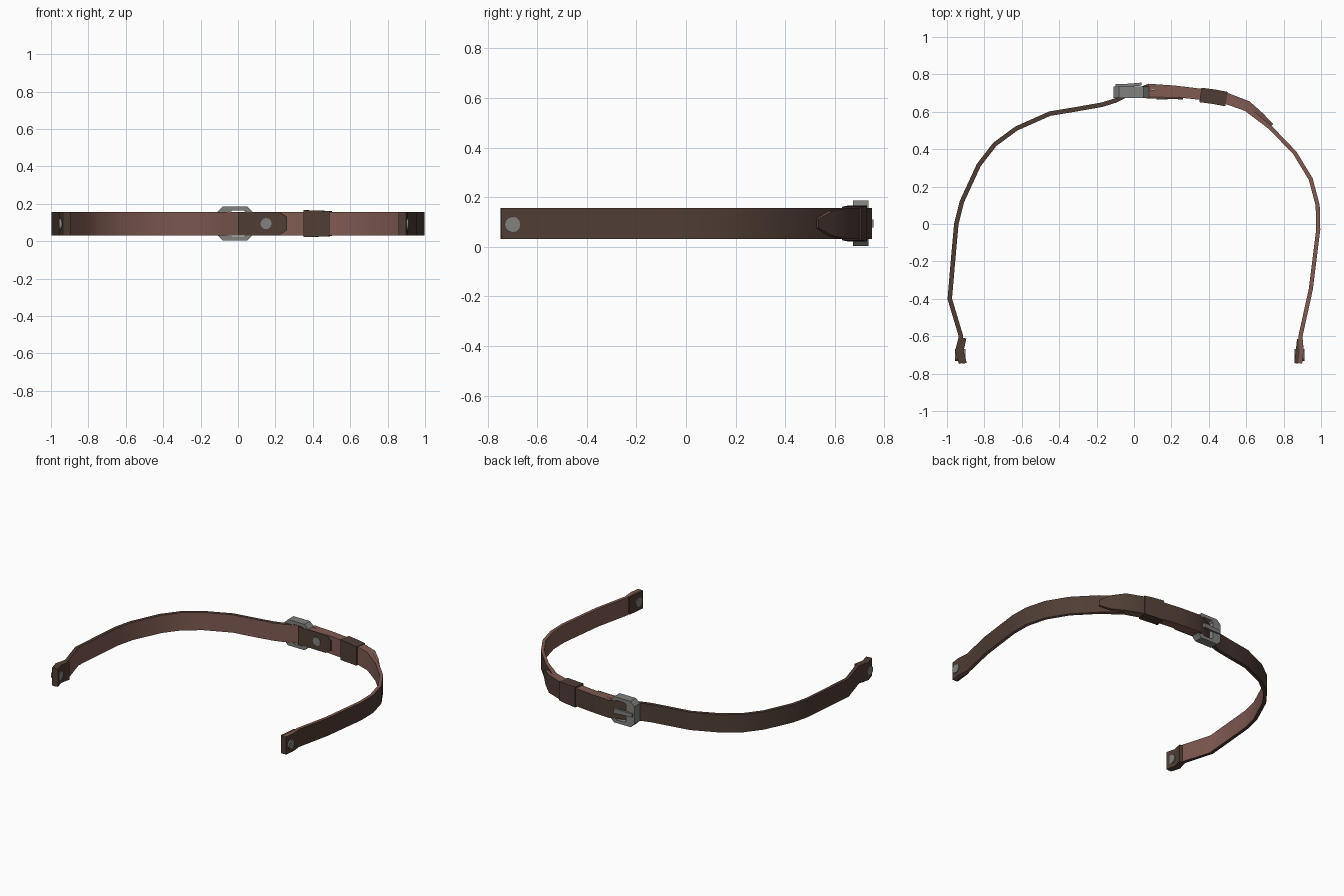
import bpy, bmesh, math
from mathutils import Vector

if "Cube" in bpy.data.objects:
    bpy.data.objects.remove(bpy.data.objects["Cube"])


def material(name, rgb):
    m = bpy.data.materials.new(name)
    m.diffuse_color = (*rgb, 1)
    m.use_nodes = True
    m.node_tree.nodes["Principled BSDF"].inputs["Base Color"].default_value = m.diffuse_color
    return m


DARK = material("dark leather", (0.078, 0.047, 0.035))
PINK = material("reddish leather", (0.215, 0.105, 0.085))
GREY = material("dull metal", (0.22, 0.22, 0.21))
MID = 0.094     # strap centre height
HALF = 0.063    # strap half width


def finish(bm, name, mats):
    bmesh.ops.recalc_face_normals(bm, faces=bm.faces)
    me = bpy.data.meshes.new(name)
    bm.to_mesh(me)
    bm.free()
    for m in mats:
        me.materials.append(m)
    ob = bpy.data.objects.new(name, me)
    bpy.context.collection.objects.link(ob)
    bpy.context.view_layer.objects.active = ob
    ob.select_set(True)
    bpy.ops.object.shade_smooth_by_angle(angle=math.radians(40))
    ob.select_set(False)
    return ob


def ribbon(name, path, thick, inner, outer, edge, heights=None, edge_from=-9):
    """Upright strap along a clockwise plan path; slot 0 outer, 1 inner.
    Edges use the edge colour where x > edge_from, otherwise the outer colour."""
    pts = [Vector((x, y, 0)) for x, y in path]
    bm = bmesh.new()
    rings = []
    for i, p in enumerate(pts):
        d = (pts[min(i + 1, len(pts) - 1)] - pts[max(i - 1, 0)]).normalized()
        n = Vector((-d.y, d.x, 0))
        t = (thick[i] if isinstance(thick, list) else thick) / 2
        h = heights[i] if heights else HALF
        ring = []
        for s, k in ((1, -1), (1, 1), (-1, 1), (-1, -1)):
            ring.append(bm.verts.new(p + n * s * t + Vector((0, 0, MID + k * h))))
        rings.append(ring)
    for a, b in zip(rings, rings[1:]):
        for j in range(4):
            f = bm.faces.new((a[j], a[(j + 1) % 4], b[(j + 1) % 4], b[j]))
            at_x = f.calc_center_median().x
            f.material_index = (0, 2 if at_x > edge_from else 0, 1,
                                2 if at_x > edge_from else 0)[j]
    bm.faces.new(rings[0])
    bm.faces.new(rings[-1])
    return finish(bm, name, [outer, inner, edge])


# long left strap: passes through the buckle and overlaps the right one outside
left = [(-.925, -.745), (-.945, -.68), (-.925, -.6), (-.985, -.4), (-.968, -.2),
        (-.95, 0), (-.92, .12), (-.83, .315), (-.745, .425), (-.63, .51),
        (-.45, .59), (-.3, .615), (-.17, .638), (-.1, .66), (-.02, .70), (.08, .735),
        (.22, .725), (.4, .703), (.5, .685), (.61, .643), (.68, .58), (.74, .53)]
ribbon("long_strap", left, [.024] * 15 + [.03] * 6 + [.012], PINK, DARK, PINK,
       [HALF] * 20 + [.05, .018], edge_from=0.05)

# right strap, running from the buckle fold round to the right tip
right = [(0, .697), (.08, .70), (.22, .697), (.4, .677), (.5, .657), (.6, .618),
         (.73, .515), (.86, .38), (.945, .24), (.982, .1), (.985, -.03),
         (.945, -.35), (.89, -.6), (.897, -.68), (.888, -.745)]
ribbon("short_strap", right, [.03] + [.036] * 4 + [.03] + [.022] * 9, PINK, DARK, PINK)

# folded tab inside the buckle end, with clipped corners
ribbon("folded_tab", [(0, .68), (.1, .679), (.22, .675), (.262, .672)], .014,
       DARK, DARK, DARK, [HALF, HALF, HALF, .035])

# keeper loop around both layers
ribbon("keeper_loop", [(.355, .69), (.43, .68), (.495, .668)], .078,
       DARK, DARK, DARK, [.072, .07, .067])

# folded ends on the inside of the two tips
ribbon("left_end_fold", [(-.905, -.745), (-.922, -.68), (-.907, -.61)], .022,
       DARK, DARK, DARK)
ribbon("right_end_fold", [(.883, -.615), (.875, -.68), (.868, -.745)], .022,
       DARK, DARK, DARK)


# buckle frame: eight-sided outline with an opening for the strap
def octagon(x0, x1, z0, z1, cx, cz):
    return [(x0, z0 + cz), (x0 + cx, z0), (x1 - cx, z0), (x1, z0 + cz),
            (x1, z1 - cz), (x1 - cx, z1), (x0 + cx, z1), (x0, z1 - cz)]


outline = octagon(-.11, .08, .003, .186, .03, .03)
opening = octagon(-.045, .045, .025, .163, .012, .012)
bm = bmesh.new()
loops = [[bm.verts.new((x, y, z)) for x, z in o]
         for o, y in ((outline, .674), (outline, .736), (opening, .736), (opening, .674))]
for a, b in zip(loops, loops[1:] + loops[:1]):
    for j in range(8):
        k = (j + 1) % 8
        bm.faces.new((a[j], a[k], b[k], b[j]))
finish(bm, "buckle_frame", [GREY])

# buckle prong across the outside
ribbon("buckle_prong", [(-.1, .74), (-.03, .742), (.04, .748)], .016,
       GREY, GREY, GREY, [.012, .014, .016])


# rivets
def rivet(name, centre, axis, radius, depth):
    bm = bmesh.new()
    bmesh.ops.create_cone(bm, cap_ends=True, segments=12, radius1=radius,
                          radius2=radius, depth=depth)
    q = Vector((0, 0, 1)).rotation_difference(Vector(axis))
    for v in bm.verts:
        v.co = q @ v.co + Vector(centre)
    finish(bm, name, [GREY])


rivet("tab_rivet", (.15, .678, MID), (0, 1, 0), .03, .024)
rivet("left_tip_rivet", (-.929, -.7, .09), (1, 0, 0), .032, .056)
rivet("right_tip_rivet", (.885, -.7, .09), (1, 0, 0), .032, .054)
